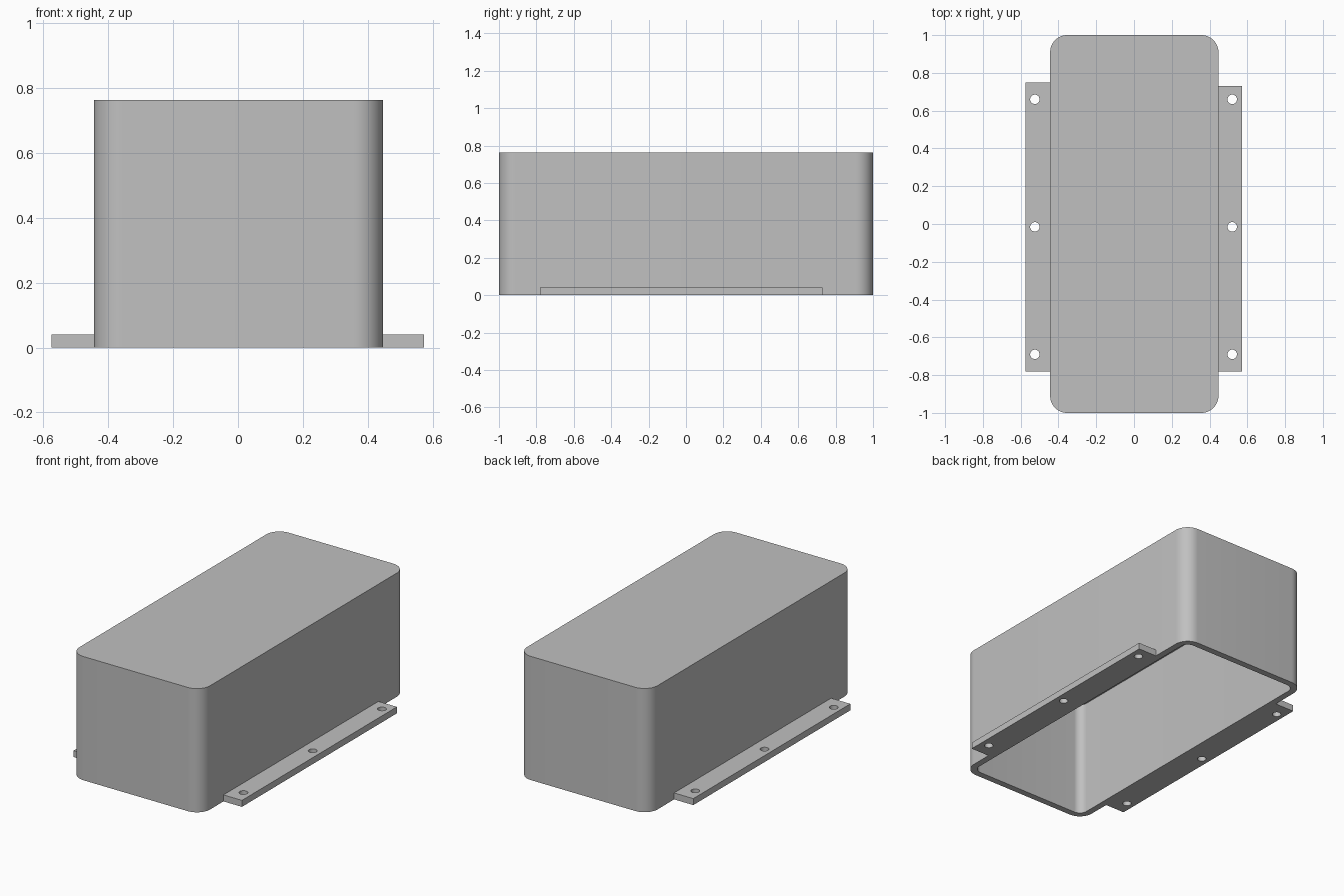
import bpy
import bmesh
from math import sin, cos, pi

if "Cube" in bpy.data.objects:
    bpy.data.objects.remove(bpy.data.objects["Cube"], do_unlink=True)

grey = bpy.data.materials.new("plain_grey")
grey.use_nodes = True
colour = (0.53, 0.53, 0.53, 1)
grey.diffuse_color = colour
grey.node_tree.nodes["Principled BSDF"].inputs["Base Color"].default_value = colour

X0, X1 = -0.444, 0.447      # side walls
HEIGHT, WALL, RADIUS = 0.763, 0.04, 0.09
TAB_HEIGHT = 0.04


def finish(name, bm):
    bmesh.ops.recalc_face_normals(bm, faces=bm.faces)
    mesh = bpy.data.meshes.new(name)
    bm.to_mesh(mesh)
    bm.free()
    mesh.materials.append(grey)
    obj = bpy.data.objects.new(name, mesh)
    bpy.context.collection.objects.link(obj)
    bpy.ops.object.select_all(action="DESELECT")
    obj.select_set(True)
    bpy.context.view_layer.objects.active = obj
    bpy.ops.object.shade_smooth_by_angle(angle=pi / 6)
    return obj


def rounded_ring(bm, inset, z, steps=12):
    """Ring of vertices around a rounded rectangle, inset from the outer wall."""
    r = RADIUS - inset
    ring = []
    for quarter, (cx, cy) in enumerate([
            (X1 - RADIUS, 1 - RADIUS), (X0 + RADIUS, 1 - RADIUS),
            (X0 + RADIUS, RADIUS - 1), (X1 - RADIUS, RADIUS - 1)]):
        for i in range(steps + 1):
            a = (quarter + i / steps) * pi / 2
            ring.append(bm.verts.new((cx + r * cos(a), cy + r * sin(a), z)))
    return ring


def edge_loop(bm, points):
    verts = [bm.verts.new((x, y, 0)) for x, y in points]
    return [bm.edges.new((v, verts[i - 1])) for i, v in enumerate(verts)]


# Hollow cover, open underneath
bm = bmesh.new()
rings = [rounded_ring(bm, 0, HEIGHT), rounded_ring(bm, 0, 0),
         rounded_ring(bm, WALL, 0), rounded_ring(bm, WALL, HEIGHT - WALL)]
for a, b in zip(rings, rings[1:]):
    for i in range(len(a)):
        bm.faces.new((a[i - 1], a[i], b[i], b[i - 1]))
bm.faces.new(rings[0])
bm.faces.new(rings[-1])
finish("cover", bm)


# Mounting strips with three through holes each
def strip(name, x0, x1, y0, y1, hole_x):
    bm = bmesh.new()
    edges = edge_loop(bm, [(x0, y0), (x1, y0), (x1, y1), (x0, y1)])
    for hole_y in (-0.69, -0.015, 0.66):
        edges += edge_loop(bm, [(hole_x + 0.025 * cos(t * pi / 12),
                                 hole_y + 0.025 * sin(t * pi / 12)) for t in range(24)])
    bmesh.ops.triangle_fill(bm, edges=edges, use_beauty=True, normal=(0, 0, 1))
    top = bmesh.ops.extrude_face_region(bm, geom=bm.faces[:], use_keep_orig=True)
    bmesh.ops.translate(bm, vec=(0, 0, TAB_HEIGHT),
                        verts=[g for g in top["geom"] if isinstance(g, bmesh.types.BMVert)])
    finish(name, bm)


strip("left_mounting_strip", X1, 0.573, -0.78, 0.73, 0.52)
strip("right_mounting_strip", -0.575, X0, -0.78, 0.75, -0.525)
